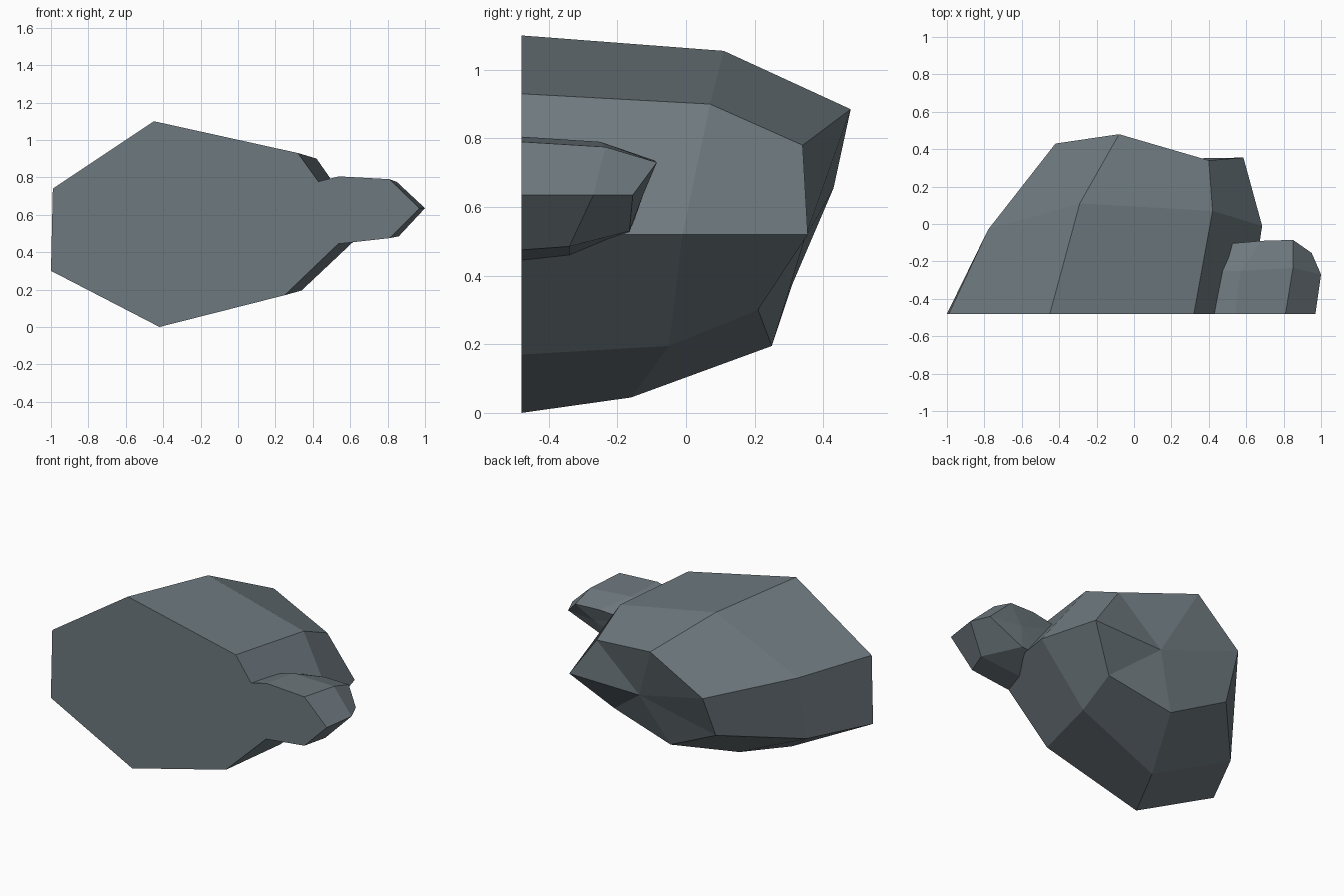
import bpy, bmesh

stone = bpy.data.materials.new("slate grey")
stone.diffuse_color = (0.155, 0.19, 0.21, 1)

CUT_Y = -0.48  # flat front plane


def rock(name, front, middle, back, peak):
    """Loft three seven-sided rings from a flat front to a fanned back."""
    bm = bmesh.new()
    rings = [[bm.verts.new((x, CUT_Y, z)) for x, z in front],
             [bm.verts.new(p) for p in middle],
             [bm.verts.new(p) for p in back]]
    n = len(front)
    bm.faces.new(rings[0])
    for a, b in zip(rings, rings[1:]):
        for i in range(n):
            j = (i + 1) % n
            bm.faces.new((a[i], a[j], b[j], b[i]))
    tip = bm.verts.new(peak)
    for i in range(n):
        bm.faces.new((rings[2][i], rings[2][(i + 1) % n], tip))
    bmesh.ops.recalc_face_normals(bm, faces=bm.faces[:])
    mesh = bpy.data.meshes.new(name)
    bm.to_mesh(mesh)
    bm.free()
    mesh.materials.append(stone)
    obj = bpy.data.objects.new(name, mesh)
    bpy.context.collection.objects.link(obj)
    return obj


# Large boulder
rock("large_rock",
     [(-0.99, 0.74), (-0.45, 1.10), (0.32, 0.93), (0.615, 0.52),
      (0.25, 0.17), (-0.42, 0.0), (-1.0, 0.30)],
     [(-0.78, -0.03, 0.71), (-0.29, 0.11, 1.055), (0.42, 0.07, 0.90),
      (0.685, -0.01, 0.52), (0.34, -0.05, 0.195), (-0.27, -0.16, 0.045),
      (-0.80, -0.09, 0.30)],
     [(-0.42, 0.43, 0.655), (-0.08, 0.48, 0.885), (0.40, 0.34, 0.78),
      (0.585, 0.355, 0.52), (0.365, 0.21, 0.30), (-0.065, 0.25, 0.195),
      (-0.43, 0.31, 0.375)],
     (0.09, 0.347, 0.51))

# Small boulder resting against its right side
rock("small_rock",
     [(0.30, 0.745), (0.54, 0.805), (0.81, 0.79), (0.97, 0.635),
      (0.81, 0.475), (0.54, 0.445), (0.30, 0.52)],
     [(0.36, -0.25, 0.73), (0.57, -0.25, 0.79), (0.85, -0.235, 0.775),
      (1.0, -0.27, 0.635), (0.86, -0.34, 0.485), (0.57, -0.34, 0.46),
      (0.36, -0.30, 0.53)],
     [(0.45, -0.11, 0.71), (0.68, -0.09, 0.735), (0.85, -0.085, 0.73),
      (0.95, -0.155, 0.635), (0.70, -0.165, 0.53), (0.52, -0.165, 0.52),
      (0.45, -0.15, 0.57)],
     (0.74, -0.125, 0.635))
